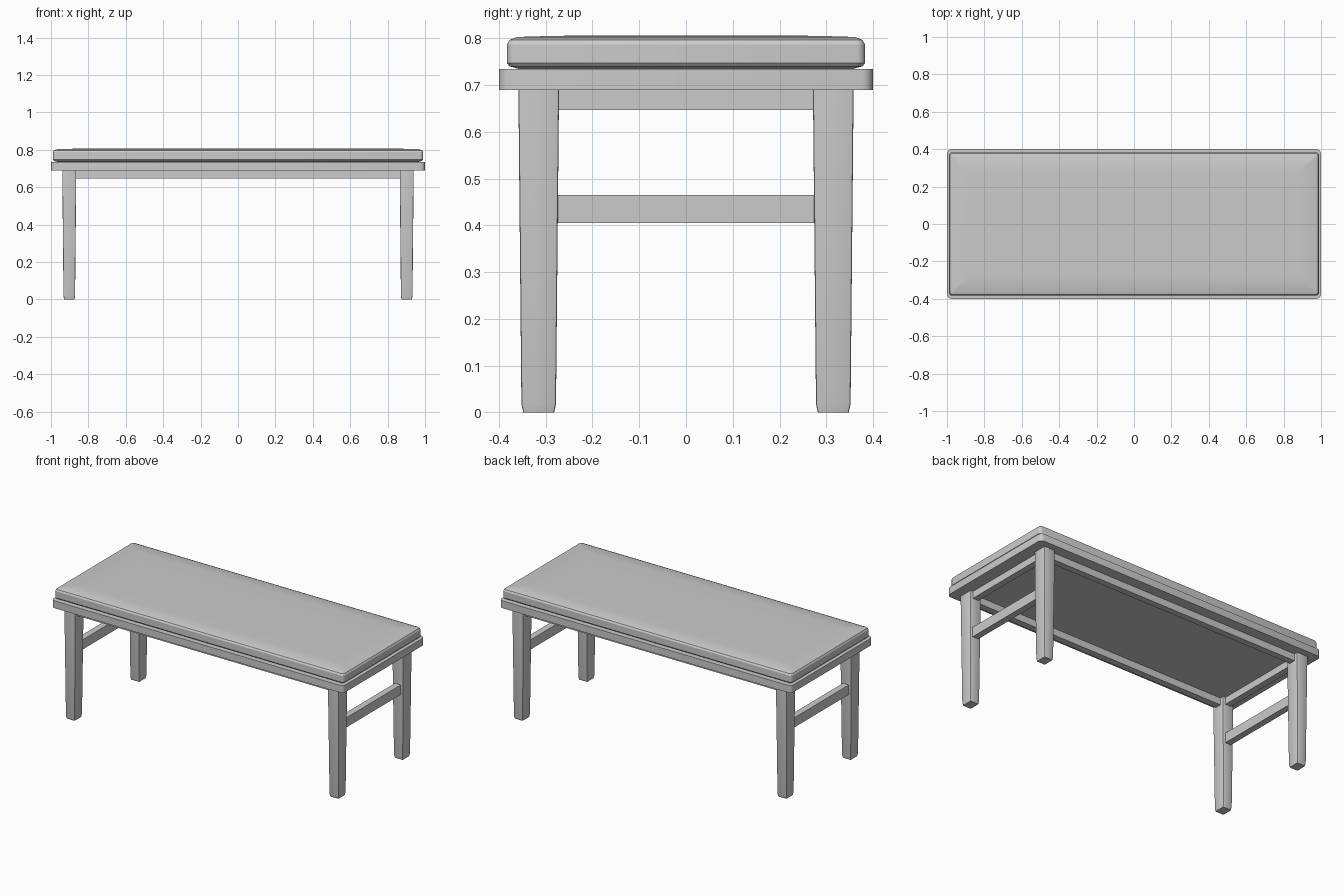
import bpy, bmesh, math

if "Cube" in bpy.data.objects:
    bpy.data.objects.remove(bpy.data.objects["Cube"])


def ring_rect(hx, hy, r, n=4):
    # rounded rectangle outline
    pts = []
    for k, (sx, sy) in enumerate([(1, 1), (-1, 1), (-1, -1), (1, -1)]):
        for i in range(n + 1):
            a = math.pi / 2 * (k + i / n)
            pts.append((sx * (hx - r) + r * math.cos(a), sy * (hy - r) + r * math.sin(a)))
    return pts


def loft(name, rings, loc=(0, 0), n=4, angle=30):
    # rings: (half x, half y, corner radius, z)
    bm = bmesh.new()
    loops = [[bm.verts.new((x + loc[0], y + loc[1], z)) for x, y in ring_rect(hx, hy, r, n)]
             for hx, hy, r, z in rings]
    for a, b in zip(loops, loops[1:]):
        for i in range(len(a)):
            j = (i + 1) % len(a)
            bm.faces.new((a[i], a[j], b[j], b[i]))
    bm.faces.new(loops[0][::-1])
    bm.faces.new(loops[-1])
    me = bpy.data.meshes.new(name)
    bm.to_mesh(me)
    bm.free()
    ob = bpy.data.objects.new(name, me)
    bpy.context.collection.objects.link(ob)
    bpy.ops.object.select_all(action='DESELECT')
    ob.select_set(True)
    bpy.context.view_layer.objects.active = ob
    bpy.ops.object.shade_smooth_by_angle(angle=math.radians(angle))
    return ob


def box(name, x, y, z):
    bpy.ops.mesh.primitive_cube_add(size=1, location=[sum(v) / 2 for v in (x, y, z)])
    ob = bpy.context.object
    ob.name = name
    ob.scale = [v[1] - v[0] for v in (x, y, z)]
    return ob


# seat board with rounded corners
loft("seat_board", [(1.0, 0.4, 0.025, 0.69), (1.0, 0.4, 0.025, 0.735)])

# padded cushion with slightly crowned top
loft("cushion", [(0.965, 0.358, 0.01, 0.735), (0.984, 0.377, 0.014, 0.740),
                 (0.990, 0.383, 0.018, 0.747), (0.990, 0.383, 0.018, 0.787),
                 (0.984, 0.377, 0.014, 0.797), (0.968, 0.361, 0.01, 0.803),
                 (0.88, 0.28, 0.01, 0.8055), (0.78, 0.18, 0.01, 0.806)])

for sx, side in ((-1, "left"), (1, "right")):
    for sy, end in ((-1, "front"), (1, "back")):
        # tapered leg with softened foot
        loft(f"{end}_{side}_leg",
             [(0.028, 0.033, 0.004, 0), (0.031, 0.037, 0.004, 0.018),
              (0.037, 0.043, 0.004, 0.64), (0.037, 0.043, 0.004, 0.69)],
             (sx * 0.902, sy * 0.315), n=2)
    # end apron and stretcher
    cx = sx * 0.902
    box(f"{side}_apron", (cx - 0.02, cx + 0.02), (-0.275, 0.275), (0.647, 0.69))
    box(f"{side}_stretcher", (cx - 0.02, cx + 0.02), (-0.28, 0.28), (0.405, 0.465))

# long aprons
for sy, end in ((-1, "front"), (1, "back")):
    cy = sy * 0.315
    box(f"{end}_apron", (-0.87, 0.87), (cy - 0.02, cy + 0.02), (0.647, 0.69))
